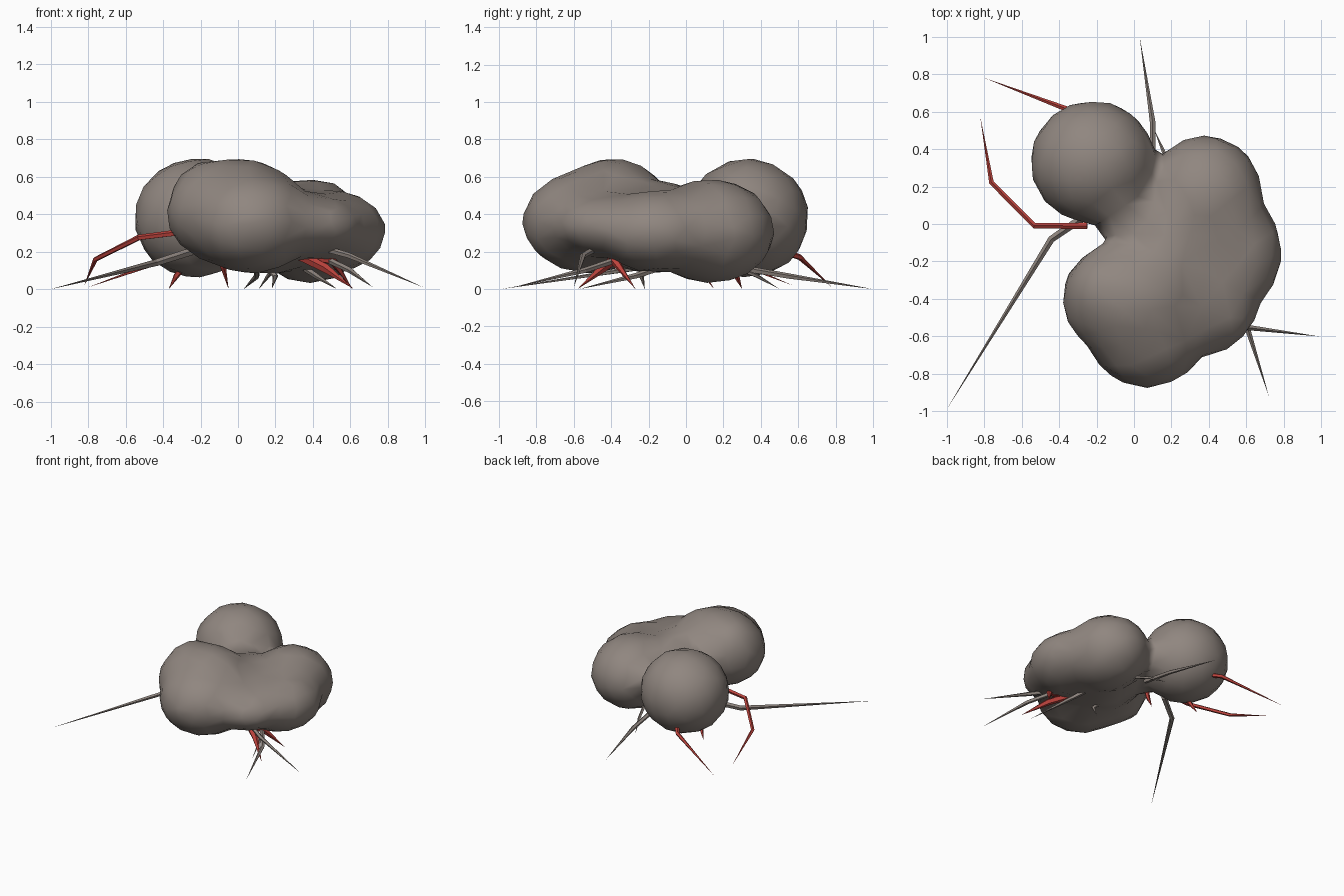
import bpy
import bmesh
from mathutils import Vector, Matrix

cube = bpy.data.objects.get("Cube")
if cube:
    bpy.data.objects.remove(cube, do_unlink=True)


def material(name, color):
    m = bpy.data.materials.new(name)
    m.use_nodes = True
    m.diffuse_color = (*color, 1)
    m.node_tree.nodes["Principled BSDF"].inputs["Base Color"].default_value = (*color, 1)
    return m


grey = material("warm grey", (0.28, 0.24, 0.215))
red = material("leg red", (0.5, 0.055, 0.045))


def add_object(name, bm, mat):
    mesh = bpy.data.meshes.new(name)
    bm.to_mesh(mesh)
    bm.free()
    mesh.materials.append(mat)
    obj = bpy.data.objects.new(name, mesh)
    bpy.context.collection.objects.link(obj)
    return obj


# Lumpy body: overlapping ellipsoids fused into one skin (centre, radii)
lobes = [
    ((-0.22, 0.33, 0.38), (0.335, 0.33, 0.32)),     # rear lobe
    ((-0.03, 0.05, 0.36), (0.18, 0.17, 0.19)),      # neck to the rear lobe
    ((-0.01, -0.40, 0.41), (0.375, 0.32, 0.29)),    # front lobe, upper
    ((-0.14, -0.37, 0.46), (0.22, 0.24, 0.23)),     # front lobe, shoulder
    ((0.07, -0.52, 0.36), (0.34, 0.355, 0.275)),    # front lobe, lower
    ((0.35, -0.37, 0.34), (0.33, 0.34, 0.18)),      # front corner
    ((0.49, -0.15, 0.31), (0.30, 0.34, 0.22)),      # side bulge
    ((0.38, 0.13, 0.31), (0.31, 0.345, 0.28)),      # rear corner
    ((0.17, -0.17, 0.33), (0.31, 0.33, 0.25)),      # bridge
]
bm = bmesh.new()
for centre, radii in lobes:
    place = Matrix.Translation(centre) @ Matrix.Diagonal((*radii, 1))
    bmesh.ops.create_icosphere(bm, subdivisions=4, radius=1, matrix=place)
body = add_object("body", bm, grey)

remesh = body.modifiers.new("fuse", "REMESH")
remesh.mode = "VOXEL"
remesh.voxel_size = 0.03
remesh.use_smooth_shade = True
soften = body.modifiers.new("soften", "SMOOTH")
soften.factor = 0.5
soften.iterations = 14
facets = body.modifiers.new("facets", "DECIMATE")
facets.ratio = 0.05


# Jointed legs: tapered five-sided tubes ending in a point
def leg(name, points, mat, radius=0.018, sides=5):
    pts = [Vector(p) for p in points]
    bm = bmesh.new()
    rings = []
    for i, p in enumerate(pts[:-1]):
        ahead = (pts[i + 1] - p).normalized()
        behind = (p - pts[i - 1]).normalized() if i else ahead
        turn = (ahead + behind).to_track_quat("Z", "Y").to_matrix().to_4x4()
        r = radius * (1 - 0.12 * i)
        ring = bmesh.ops.create_circle(bm, segments=sides, radius=r,
                                       matrix=Matrix.Translation(p) @ turn)
        rings.append(ring["verts"])
    for lower, upper in zip(rings, rings[1:]):
        for k in range(sides):
            n = (k + 1) % sides
            bm.faces.new((lower[k], lower[n], upper[n], upper[k]))
    tip = bm.verts.new(pts[-1])
    last = rings[-1]
    for k in range(sides):
        bm.faces.new((last[k], last[(k + 1) % sides], tip))
    bm.faces.new(rings[0][::-1])
    bmesh.ops.recalc_face_normals(bm, faces=bm.faces)
    add_object(name, bm, mat)


leg("right_red_leg", [(-0.25, -0.01, 0.31), (-0.53, -0.01, 0.275),
                      (-0.76, 0.22, 0.16), (-0.82, 0.57, 0.02)], red)
leg("rear_red_leg", [(-0.28, 0.52, 0.2), (-0.35, 0.61, 0.17), (-0.8, 0.78, 0.01)], red)
leg("rear_short_red_leg", [(-0.28, 0.25, 0.14), (-0.33, 0.27, 0.07), (-0.37, 0.3, 0)], red)
leg("middle_red_leg", [(-0.1, 0.03, 0.2), (-0.08, 0.07, 0.12), (-0.05, 0.15, 0)], red)
leg("left_red_leg", [(0.33, -0.36, 0.18), (0.47, -0.45, 0.11), (0.62, -0.58, 0)], red, 0.028)
leg("left_short_red_leg", [(0.36, -0.4, 0.19), (0.51, -0.38, 0.15), (0.61, -0.27, 0)], red, 0.028)
leg("right_grey_leg", [(-0.25, 0.05, 0.2), (-0.44, -0.08, 0.14), (-1.0, -0.99, 0)], grey, 0.022)
leg("rear_grey_leg", [(0.1, 0.25, 0.12), (0.1, 0.54, 0.07), (0.03, 1.0, 0)], grey)
leg("rear_short_grey_leg", [(0.2, 0.25, 0.12), (0.16, 0.38, 0.07), (0.11, 0.5, 0)], grey, 0.012)
leg("left_grey_leg", [(0.45, -0.48, 0.22), (0.59, -0.55, 0.18), (0.99, -0.6, 0.01)], grey)
leg("front_grey_leg", [(0.45, -0.33, 0.17), (0.6, -0.54, 0.1), (0.72, -0.92, 0.01)], grey)
leg("belly_grey_leg", [(0.36, -0.15, 0.11), (0.42, -0.27, 0.07), (0.53, -0.57, 0)], grey)
leg("belly_short_grey_leg", [(0.15, -0.18, 0.12), (0.2, -0.24, 0.07), (0.18, -0.22, 0)], grey)
